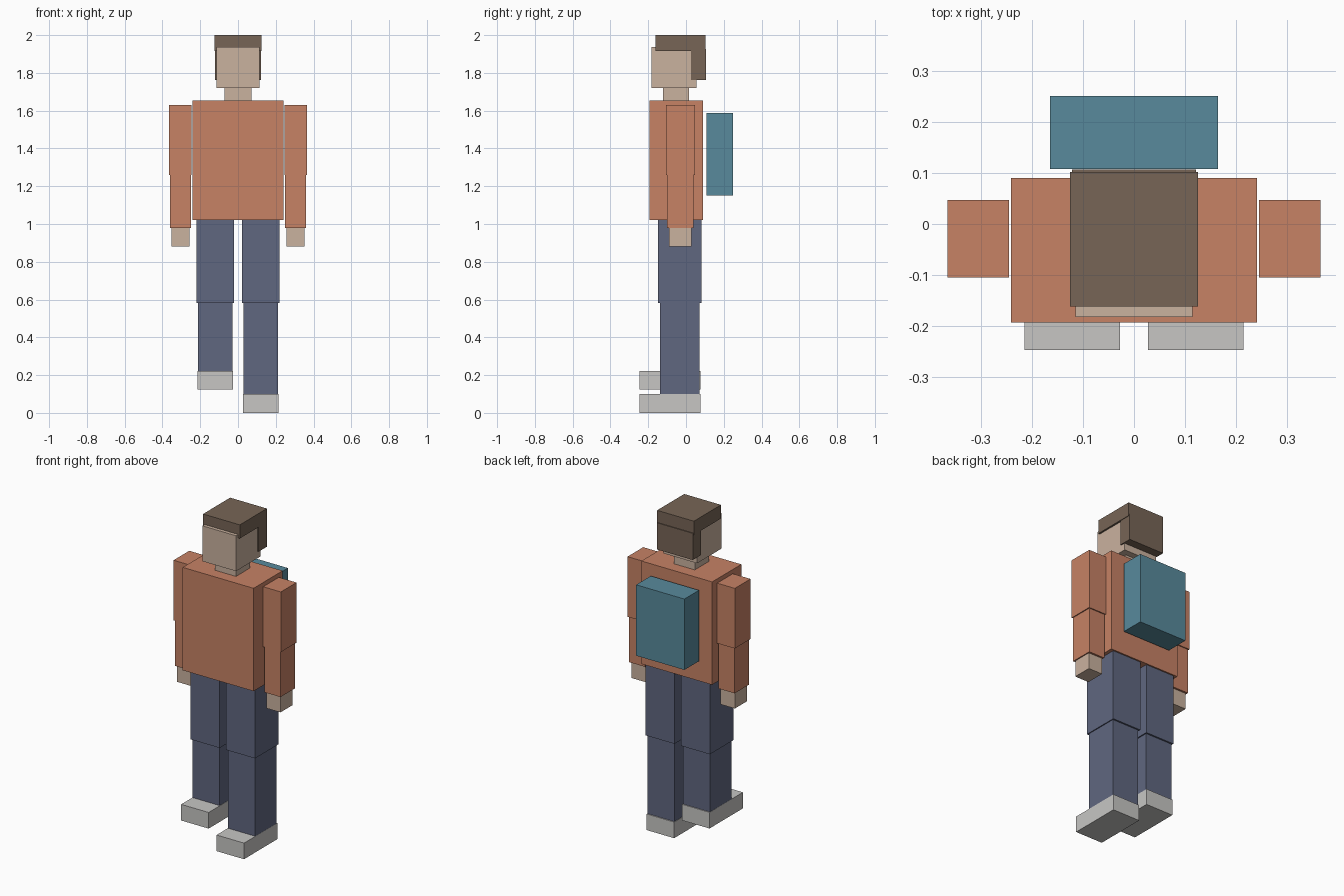
import bpy

cube = bpy.data.objects.get("Cube")
if cube:
    bpy.data.objects.remove(cube, do_unlink=True)


def material(name, rgb):
    """Flat material from 0-255 display colour, stored as linear."""
    lin = [((c / 255 + 0.055) / 1.055) ** 2.4 for c in rgb] + [1]
    m = bpy.data.materials.new(name)
    m.use_nodes = True
    m.diffuse_color = lin
    bsdf = m.node_tree.nodes["Principled BSDF"]
    bsdf.inputs["Base Color"].default_value = lin
    bsdf.inputs["Roughness"].default_value = 0.9
    return m


shirt = material("orange shirt", (199, 130, 101))
denim = material("blue trousers", (96, 103, 128))
skin = material("skin", (202, 178, 159))
brown = material("brown hair", (119, 101, 86))
grey = material("grey shoes", (199, 198, 196))
teal = material("teal pack", (88, 138, 156))


def box(name, x, y, z, mat):
    """Box from its (low, high) extent on each axis."""
    spans = (x, y, z)
    bpy.ops.mesh.primitive_cube_add(size=1, location=[(a + b) / 2 for a, b in spans])
    ob = bpy.context.object
    ob.name = name
    ob.scale = [b - a for a, b in spans]
    bpy.ops.object.transform_apply(location=False, rotation=False, scale=True)
    ob.data.materials.append(mat)


def centred(name, half, y, z, mat):
    box(name, (-half, half), y, z, mat)


# Torso, pack and head
centred("torso", 0.241, (-0.193, 0.09), (1.02, 1.653), shirt)
centred("backpack", 0.164, (0.108, 0.25), (1.152, 1.588), teal)
centred("neck", 0.071, (-0.121, 0.016), (1.653, 1.72), skin)
centred("head", 0.114, (-0.182, 0.055), (1.72, 1.938), skin)
centred("hair_top", 0.125, (-0.161, 0.102), (1.916, 2.0), brown)
centred("hair_back", 0.121, (0.026, 0.107), (1.762, 1.926), brown)

# Arms and legs; the right foot is raised
for side, s, lift in (("left", 1, 0), ("right", -1, 0.124)):
    def limb(name, x, y, z, mat):
        box(side + "_" + name, sorted((s * x[0], s * x[1])), y, z, mat)

    limb("upper_arm", (0.245, 0.365), (-0.105, 0.047), (1.26, 1.63), shirt)
    limb("forearm", (0.25, 0.359), (-0.1, 0.04), (0.98, 1.26), shirt)
    limb("hand", (0.256, 0.352), (-0.09, 0.028), (0.88, 0.98), skin)
    limb("thigh", (0.022, 0.219), (-0.147, 0.081), (0.583, 1.02), denim)
    limb("shin", (0.029, 0.213), (-0.137, 0.071), (0.099 + lift, 0.583), denim)
    limb("shoe", (0.027, 0.214), (-0.247, 0.077), (lift, 0.099 + lift), grey)
